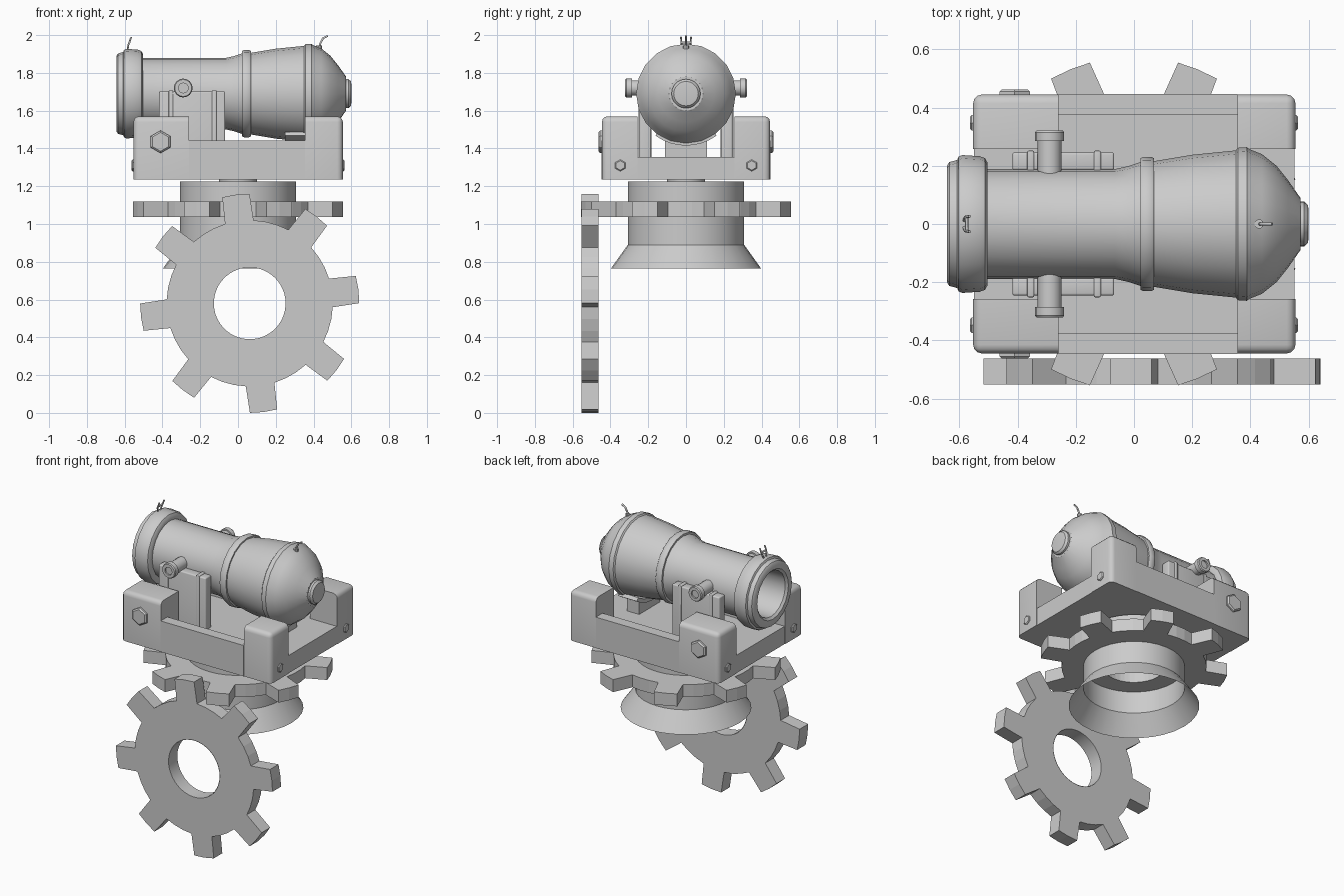
import bpy, bmesh
from math import sin, cos, pi, radians
from mathutils import Matrix, Vector

if "Cube" in bpy.data.objects:
    bpy.data.objects.remove(bpy.data.objects["Cube"])

AXIS_Z = 1.69  # height of the barrel axis
TO_X = Matrix.Rotation(radians(90), 4, 'Y')   # local z -> world x
TO_Y = Matrix.Rotation(radians(-90), 4, 'X')  # local z -> world y


def finish(name, bm, smooth=None, mat=None, recalc=True):
    if recalc:
        bmesh.ops.recalc_face_normals(bm, faces=bm.faces)
    if mat:
        bm.transform(mat)
    me = bpy.data.meshes.new(name)
    bm.to_mesh(me)
    bm.free()
    ob = bpy.data.objects.new(name, me)
    bpy.context.collection.objects.link(ob)
    if smooth:
        bpy.ops.object.select_all(action='DESELECT')
        ob.select_set(True)
        bpy.context.view_layer.objects.active = ob
        bpy.ops.object.shade_smooth_by_angle(angle=radians(smooth))
    return ob


def lathe(name, profile, mat, seg=24, smooth=35):
    """Revolve (height, radius) points about local z."""
    bm = bmesh.new()
    rings = []
    for h, r in profile:
        if r == 0:
            rings.append([bm.verts.new((0, 0, h))] * seg)
        else:
            rings.append([bm.verts.new((r * cos(2 * pi * i / seg), r * sin(2 * pi * i / seg), h))
                          for i in range(seg)])
    for a, b in zip(rings, rings[1:]):
        for i in range(seg):
            j = (i + 1) % seg
            bm.faces.new(list(dict.fromkeys([a[i], a[j], b[j], b[i]])))
    return finish(name, bm, smooth, mat)


def box(name, lo, hi, round_edges=None, width=0.03):
    """Box between two corners; round_edges(p, q) picks the edges to bevel."""
    bm = bmesh.new()
    bmesh.ops.create_cube(bm, size=1)
    lo, hi = Vector(lo), Vector(hi)
    for v in bm.verts:
        v.co = Vector(lo[k] + (v.co[k] + 0.5) * (hi[k] - lo[k]) for k in range(3))
    if round_edges:
        es = [e for e in bm.edges if round_edges(e.verts[0].co, e.verts[1].co)]
        bmesh.ops.bevel(bm, geom=es, offset=width, segments=3, profile=0.5, affect='EDGES')
    return finish(name, bm, 35 if round_edges else None)


def mirrored_box(name, x0, x1, y0, y1, z0, z1, **kw):
    for side, s in (("front", -1), ("back", 1)):
        box(f"{name}_{side}", (x0, min(s * y0, s * y1), z0), (x1, max(s * y0, s * y1), z1), **kw)


def gear(name, outer, root, hole, depth, phase, mat):
    pts = []
    for k in range(8):
        c = radians(phase + 45 * k)
        for d, r in ((-10, root), (-7.2, outer), (0, outer), (7.2, outer), (10, root),
                     (18.3, root), (26.7, root)):
            a = c + radians(d)
            pts.append((r * cos(a), r * sin(a), hole * cos(a), hole * sin(a)))
    bm = bmesh.new()
    cols = [[bm.verts.new(p) for p in ((x, y, 0), (x, y, depth), (u, v, depth), (u, v, 0))]
            for x, y, u, v in pts]
    for i, a in enumerate(cols):
        b = cols[(i + 1) % len(cols)]
        for k in range(4):
            m = (k + 1) % 4
            bm.faces.new((a[k], b[k], b[m], a[m]))
    return finish(name, bm, None, mat)


def tube(name, pts, radius):
    cu = bpy.data.curves.new(name, 'CURVE')
    cu.dimensions = '3D'
    cu.bevel_depth, cu.bevel_resolution, cu.use_fill_caps = radius, 1, True
    sp = cu.splines.new('POLY')
    sp.points.add(len(pts) - 1)
    for p, co in zip(sp.points, pts):
        p.co = (*co, 1)
    ob = bpy.data.objects.new(name, cu)
    bpy.context.collection.objects.link(ob)


# Barrel with bore, muzzle band, rings, domed breech and button
lathe("barrel", [
    (-0.25, 0), (-0.25, 0.14), (-0.63, 0.15), (-0.643, 0.165), (-0.643, 0.2), (-0.635, 0.213),
    (-0.608, 0.22), (-0.603, 0.232), (-0.59, 0.237), (-0.53, 0.233), (-0.512, 0.226),
    (-0.503, 0.21), (-0.503, 0.189), (-0.065, 0.189), (-0.02, 0.199), (0.022, 0.213),
    (0.022, 0.226), (0.032, 0.231), (0.058, 0.231), (0.068, 0.226), (0.068, 0.216),
    (0.2, 0.238), (0.35, 0.253), (0.357, 0.262), (0.388, 0.264), (0.397, 0.257), (0.44, 0.24),
    (0.49, 0.2), (0.53, 0.15), (0.572, 0.09), (0.572, 0.077), (0.585, 0.077),
    (0.598, 0.065), (0.6, 0.05), (0.6, 0)],
    Matrix.Translation((0, 0, AXIS_Z)) @ TO_X, 20)

# Trunnions with end flanges
for side, s in (("front", -1), ("back", 1)):
    lathe(f"trunnion_{side}", [
        (0.1, 0), (0.1, 0.041), (0.285, 0.041), (0.285, 0.05), (0.315, 0.05), (0.322, 0.045),
        (0.322, 0.026), (0.312, 0.026), (0.312, 0)],
        Matrix.Translation((-0.29, 0, 1.72)) @ Matrix.Scale(s, 4, (0, 1, 0)) @ TO_Y, 16)

# Front sight fork and fuse
for s in (-1, 1):
    tube("sight_prong", [(-0.585, s * 0.01, 1.92), (-0.58, s * 0.024, 1.95),
                         (-0.565, s * 0.026, 1.99)], 0.005)
tube("sight_bar", [(-0.575, -0.028, 1.962), (-0.575, 0.028, 1.962)], 0.006)
tube("fuse", [(0.43, 0, 1.92), (0.435, 0, 1.955), (0.45, 0, 1.983), (0.475, 0, 1.996)], 0.006)
lathe("fuse_collar", [(1.92, 0.016), (1.944, 0.016), (1.944, 0)],
      Matrix.Translation((0.43, 0, 0)), 10)

# Cheeks carrying the trunnions, with raised straps
def cheek_edge(p, q):
    return p.z > 1.6 and q.z > 1.6 or abs(p.z - q.z) > 0.1


mirrored_box("cheek", -0.418, -0.068, 0.185, 0.246, 1.35, 1.702, round_edges=cheek_edge, width=0.008)
for x in (-0.355, -0.126):
    mirrored_box("cheek_strap", x - 0.012, x + 0.012, 0.182, 0.252, 1.35, 1.708,
                 round_edges=cheek_edge, width=0.005)

# Carriage bed, rails and rounded corner blocks
box("bed_middle", (-0.26, -0.447, 1.236), (0.355, 0.447, 1.355))
box("bed_long", (-0.55, -0.257, 1.236), (0.552, 0.257, 1.355))
mirrored_box("side_rail", -0.26, 0.355, 0.376, 0.447, 1.355, 1.443)
for x0, x1, ox in ((-0.553, -0.26, -0.553), (0.355, 0.555, 0.555)):
    def outer(p, q, ox=ox):
        on = [abs(v.x - ox) < 1e-4 for v in (p, q)]
        oy = [abs(abs(v.y) - 0.445) < 1e-4 for v in (p, q)]
        top = p.z > 1.5 and q.z > 1.5
        return (all(on) and all(oy)) or (top and (all(on) or all(oy)))
    mirrored_box("corner_block", x0, x1, 0.257, 0.445, 1.236, 1.57, round_edges=outer)

# Saddle under the breech
box("saddle_block", (0.27, -0.11, 1.35), (0.36, 0.11, 1.44))
bm = bmesh.new()
cols = []
for i in range(9):
    a = radians(-36 + 9 * i)
    cols.append([bm.verts.new((x, r * sin(a), AXIS_Z - r * cos(a)))
                 for x, r in ((0.25, 0.25), (0.39, 0.25), (0.39, 0.275), (0.25, 0.275))])
for a, b in zip(cols, cols[1:]):
    for k in range(4):
        bm.faces.new((a[k], b[k], b[(k + 1) % 4], a[(k + 1) % 4]))
bm.faces.new(cols[0])
bm.faces.new(cols[-1])
finish("saddle_plate", bm, 35)

# Hex bolts on sides and ends
for s in (-1, 1):
    lathe("side_bolt", [(0.43, 0.06), (0.455, 0.06), (0.463, 0.05), (0.463, 0)],
          Matrix.Translation((-0.41, 0, 1.435)) @ Matrix.Scale(s, 4, (0, 1, 0)) @ TO_Y
          @ Matrix.Rotation(radians(30), 4, 'Z'), 6, None)
    for y in (-0.348, 0.348):
        lathe("end_bolt", [(0.54, 0.031), (0.558, 0.031), (0.563, 0.025), (0.563, 0)],
              Matrix.Translation((0, y, 1.31)) @ Matrix.Scale(s, 4, (1, 0, 0)) @ TO_X, 6, None)

# Turntable drum, flared hollow skirt and pivot
lathe("pedestal", [(0.765, 0.397), (0.89, 0.308), (1.225, 0.308), (1.225, 0)],
      Matrix.Identity(4), 32)
lathe("pivot", [(1.215, 0), (1.215, 0.1), (1.24, 0.1), (1.24, 0)], Matrix.Identity(4), 24)

# Turning gear and upright drive gear
gear("turning_gear", 0.575, 0.44, 0.19, 0.083, 22.5, Matrix.Translation((0, 0, 1.037)))
gear("drive_gear", 0.58, 0.44, 0.19, 0.09, -7.3,
     Matrix.Translation((0.062, -0.552, 0.58)) @ TO_Y)
# drive gear hole rim
lathe("drive_gear_rim", [(0, 0.188), (0.09, 0.188)],
      Matrix.Translation((0.062, -0.552, 0.58)) @ TO_Y, 40)
